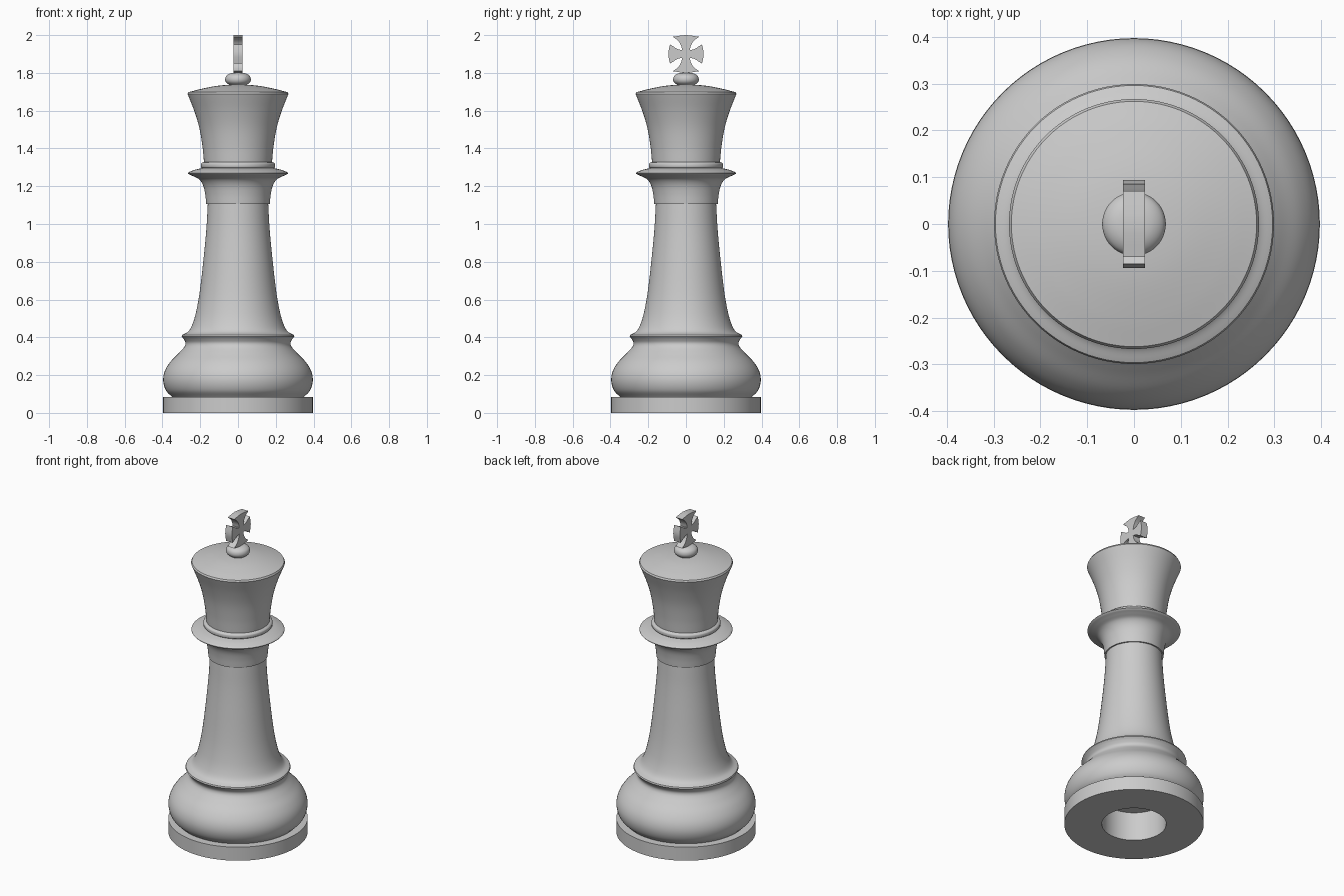
import bpy, bmesh, math
from mathutils import Vector
from mathutils.geometry import interpolate_bezier

cube = bpy.data.objects.get("Cube")
if cube:
    bpy.data.objects.remove(cube, do_unlink=True)

GREY = (0.6, 0.6, 0.6, 1.0)
material = bpy.data.materials.new("plain grey")
material.use_nodes = True
material.diffuse_color = GREY
material.node_tree.nodes["Principled BSDF"].inputs["Base Color"].default_value = GREY


def smooth_path(points, steps=6):
    """Smooth curve through 2D points."""
    pts = [Vector((a, b, 0)) for a, b in points]
    if len(pts) == 2:
        return pts
    out = [pts[0]]
    for i in range(len(pts) - 1):
        p, q = pts[i], pts[i + 1]
        before, after = pts[max(i - 1, 0)], pts[min(i + 2, len(pts) - 1)]
        reach = (q - p).length / 3
        h1 = p + (q - before).normalized() * reach
        h2 = q - (after - p).normalized() * reach
        out += interpolate_bezier(p, h1, h2, q, steps + 1)[1:]
    return out


def finish(name, bm):
    bmesh.ops.remove_doubles(bm, verts=bm.verts, dist=0.0001)
    bmesh.ops.recalc_face_normals(bm, faces=bm.faces)
    mesh = bpy.data.meshes.new(name)
    bm.to_mesh(mesh)
    bm.free()
    obj = bpy.data.objects.new(name, mesh)
    bpy.context.collection.objects.link(obj)
    mesh.materials.append(material)
    bpy.ops.object.select_all(action="DESELECT")
    obj.select_set(True)
    bpy.context.view_layer.objects.active = obj
    bpy.ops.object.shade_smooth_by_angle(angle=math.radians(32))
    return obj


def lathe(name, *curves, sides=96):
    """Turn (radius, height) curves around z; curves meet at sharp corners."""
    bm = bmesh.new()
    path = []
    for curve in curves:
        path += smooth_path(curve)[1 if path else 0:]
    verts = [bm.verts.new((p.x, 0, p.y)) for p in path]
    edges = [bm.edges.new(pair) for pair in zip(verts, verts[1:])]
    bmesh.ops.spin(bm, geom=verts + edges, cent=(0, 0, 0), axis=(0, 0, 1),
                   angle=math.tau, steps=sides)
    return finish(name, bm)


# Turned body in one closed skin, with the round recess underneath
lathe("turned_body",
      # recess and base disc
      [(0, 0.18), (0.183, 0.18)], [(0.183, 0.18), (0.183, 0)],
      [(0.183, 0), (0.397, 0)], [(0.397, 0), (0.397, 0.085)],
      [(0.397, 0.085), (0.35, 0.085)],
      # bulging foot and lip
      [(0.35, 0.085), (0.382, 0.12), (0.396, 0.17), (0.388, 0.22),
       (0.36, 0.268), (0.315, 0.315), (0.284, 0.35), (0.278, 0.37),
       (0.287, 0.39), (0.299, 0.405)],
      [(0.299, 0.405), (0.296, 0.413)],
      # flared stem
      [(0.296, 0.413), (0.264, 0.43), (0.243, 0.465), (0.223, 0.53),
       (0.203, 0.64), (0.182, 0.82), (0.167, 0.98), (0.16, 1.105)],
      # collar
      [(0.16, 1.105), (0.168, 1.105)],
      [(0.168, 1.105), (0.174, 1.16), (0.185, 1.205), (0.205, 1.236),
       (0.235, 1.252), (0.258, 1.262)],
      [(0.258, 1.262), (0.265, 1.269), (0.258, 1.276)],
      [(0.258, 1.276), (0.225, 1.288), (0.19, 1.296)],
      [(0.19, 1.296), (0.196, 1.302), (0.196, 1.318), (0.19, 1.325)],
      [(0.19, 1.325), (0.18, 1.328)],
      # flared head and low dome
      [(0.18, 1.328), (0.188, 1.41), (0.205, 1.51), (0.232, 1.6), (0.267, 1.688)],
      [(0.267, 1.688), (0.262, 1.698)],
      [(0.262, 1.698), (0.2, 1.714), (0.12, 1.73), (0.05, 1.737), (0, 1.738)])

# Flattened bead under the cross
lathe("bead",
      [(0, 1.73), (0.045, 1.735)],
      [(0.045, 1.735), (0.063, 1.75), (0.068, 1.767), (0.061, 1.785),
       (0.038, 1.798), (0, 1.802)], sides=48)

# Flared cross: one arm outline turned to four directions
ARMS = [(0, 0.1, 0.07), (1, 0.094, 0.05), (2, 0.1, 0.07), (3, 0.094, 0.05)]
outline = []
for turn, length, half in ARMS:
    side = [(0.02, 0.02), (0.026, 0.045), (0.042, 0.07), (half, length - 0.009)]
    right = smooth_path(side, 3)
    left = [Vector((-p.x, p.y, 0)) for p in reversed(right)]
    tip = smooth_path([(half, length - 0.009), (0, length), (-half, length - 0.009)], 3)
    angle = turn * math.pi / 2
    for p in right + tip[1:-1] + left[:-1]:
        y = p.x * math.cos(angle) - p.y * math.sin(angle)
        z = p.x * math.sin(angle) + p.y * math.cos(angle)
        outline.append((-0.023, y, 1.9 + z))
bm = bmesh.new()
face = bm.faces.new([bm.verts.new(co) for co in outline])
extruded = bmesh.ops.extrude_face_region(bm, geom=[face])["geom"]
bmesh.ops.translate(bm, vec=(0.046, 0, 0),
                    verts=[v for v in extruded if isinstance(v, bmesh.types.BMVert)])
finish("cross", bm)
